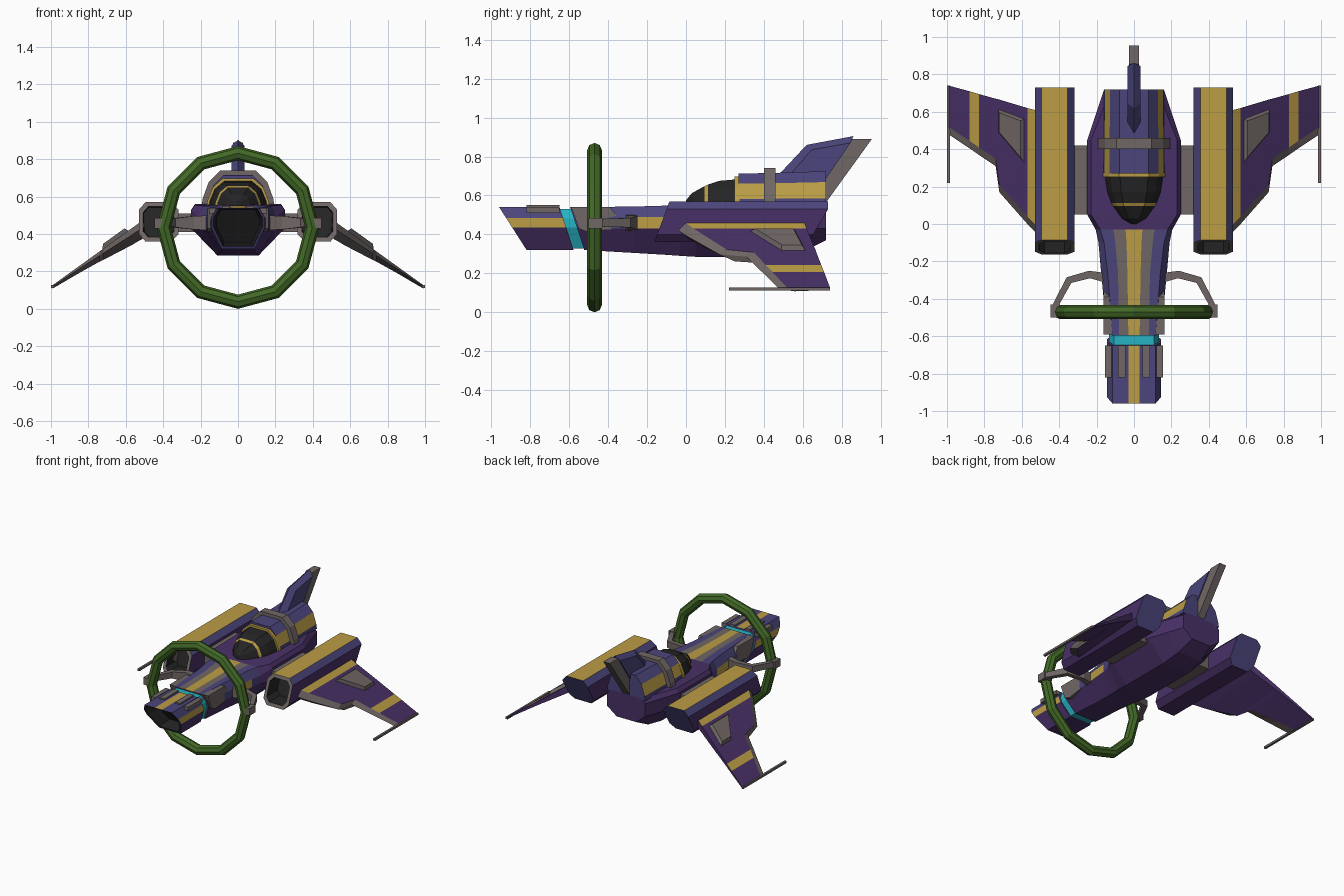
import bpy, bmesh, math
from mathutils import Vector

if "Cube" in bpy.data.objects:
    bpy.data.objects.remove(bpy.data.objects["Cube"])

COLS = {"purple": (.066, .03, .135), "indigo": (.07, .06, .2), "gold": (.5, .34, .06),
        "dark": (.018, .018, .018), "green": (.055, .14, .02), "cyan": (.02, .45, .55),
        "grey": (.16, .135, .13)}
MATS = {}
for n, c in COLS.items():
    MATS[n] = bpy.data.materials.new(n)
    MATS[n].diffuse_color = (*c, 1)
KEYS = list(COLS)


def loft(name, rings, col, mirror=False):
    """Skin closed rings; col is a colour or a function of (band, segment)."""
    fn = col if callable(col) else (lambda b, s: col)
    bm = bmesh.new()
    vs = [[bm.verts.new(p) for p in r] for r in rings]
    n = len(rings[0])

    def face(v, c):
        bm.faces.new(v).material_index = KEYS.index(c)
    for b in range(len(vs) - 1):
        for s in range(n):
            t = (s + 1) % n
            face((vs[b][s], vs[b][t], vs[b + 1][t], vs[b + 1][s]), fn(b, s))
    face(vs[0][::-1], fn(-1, 0))
    face(vs[-1], fn(len(vs) - 1, 0))
    bmesh.ops.recalc_face_normals(bm, faces=bm.faces)
    me = bpy.data.meshes.new(name)
    bm.to_mesh(me)
    bm.free()
    for k in KEYS:
        me.materials.append(MATS[k])
    ob = bpy.data.objects.new(name, me)
    bpy.context.collection.objects.link(ob)
    if mirror:
        ob.modifiers.new("Mirror", 'MIRROR')
    return ob


def full(half):
    return half + [(-x, y, z) for x, y, z in reversed(half)]


def shrink(ring, s, dy=0):
    c = sum((Vector(p) for p in ring), Vector()) / len(ring)
    return [c + (Vector(p) - c) * s + Vector((0, dy, 0)) for p in ring]


def slab(name, prof, x0, x1, col, mirror=False):
    """Side (y, z) profile extruded along x."""
    return loft(name, [[(x, y, z) for y, z in prof] for x in (x0, x1)], col, mirror)


def box(name, x, y, z, col, mirror=False):
    return slab(name, [(y[0], z[0]), (y[1], z[0]), (y[1], z[1]), (y[0], z[1])], *x, col, mirror)


# Slanted hollow nose
NOSE = [(.03, .54), (.08, .54), (.115, .54), (.145, .485), (.145, .435), (.09, .32)]


def nose_ring(y, s=1):
    return full([(x * s, y + (.54 - z) * (.64 if y < -.9 else .33), .43 + (z - .43) * s) for x, z in NOSE])


def nose_col(b, s):
    if b in (-1, 0):
        return "dark"
    if b == 1:
        return "indigo"
    return {3: "gold", 7: "gold", 11: "gold", 4: "purple", 5: "purple", 6: "purple"}.get(s, "indigo")


front = nose_ring(-.96)
loft("nose", [shrink(front, .8, .12), shrink(front, .9), front, nose_ring(-.65)], nose_col)
loft("nose_band", [nose_ring(-.66, .92), nose_ring(-.57, .92)], "cyan")
box("nose_top_strip", (.045, .085), (-.82, -.65), (.52, .55), "grey", True)
box("nose_side_strip", (.12, .155), (-.82, -.65), (.51, .54), "grey", True)

# Fuselage: y, gold x, grey x, top x, side x, bottom x, top z, bottom z
STATIONS = [(-.27, .035, .085, .14, .175, .09, .543, .305),
            (-.1, .04, .1, .16, .19, .10, .548, .295),
            (-.03, .045, .11, .18, .205, .11, .55, .29),
            (.05, .045, .11, .23, .25, .11, .555, .285),
            (.45, .045, .11, .23, .25, .11, .56, .285),
            (.6, .045, .1, .17, .2, .10, .56, .31),
            (.72, .04, .09, .13, .16, .08, .56, .37)]
rings = [nose_ring(-.595)]
for y, g, a, t, sd, bt, zt, zb in STATIONS:
    rings.append(full([(g, y, zt), (a, y, zt), (t, y, zt), (sd, y, .49 if y < 0 else .53),
                       (sd, y, .43), (bt, y, zb)]))


def body_col(b, s):
    if b > 2 or s in (4, 5, 6):
        return "purple"
    if s == 11 or (s in (3, 7) and b == 1):
        return "gold"
    return "grey" if s in (0, 10) else "indigo"


loft("fuselage", rings, body_col)
slab("neck_pod", [(-.59, .54), (-.39, .54), (-.36, .5), (-.36, .43), (-.5, .41), (-.55, .43)],
     .1, .163, "grey", True)


# Canopy, rear fairing and collar: arched sections
def arch(y, w, h):
    return full([(w * u, y, .55 + h * v) for u, v in ((.48, 1), (.8, .68), (.97, .2), (1, 0))])


loft("canopy", [arch(*a) for a in ((0, .012, .025), (.03, .065, .062), (.095, .112, .098),
     (.112, .122, .106), (.17, .143, .125), (.26, .157, .133))],
     lambda b, s: "gold" if b == 2 else "dark")
loft("canopy_frame", [arch(.25, .168, .148), arch(.275, .168, .148)], "gold")
loft("fairing", [arch(.27, .163, .163), arch(.43, .163, .165), arch(.72, .16, .175)],
     lambda b, s: "gold" if s in (1, 5) and b < 2 else "indigo")
loft("fairing_collar", [arch(.4, .195, .19), arch(.46, .195, .19)], "grey")

# Tail fin with sharp front edge and grey rudder
edge = [(.47, .70), (.62, .86), (.86, .905), (.66, .6), (.5, .6)]
side = [(.53, .70), (.645, .835), (.845, .87), (.66, .6), (.56, .6)]
loft("tail_fin", [[(x, y, z) for y, z in p] for x, p in ((-.036, side), (0, edge), (.036, side))], "indigo")
slab("rudder", [(.855, .89), (.955, .89), (.72, .565), (.62, .59)], -.028, .028, "grey")

# Engines with recessed slanted intakes
ENG = [(.355, .57), (.495, .57), (.53, .53), (.53, .40), (.495, .36), (.355, .36), (.318, .40), (.318, .53)]
intake = [(x, -.085 - (.57 - z) * .37, z) for x, z in ENG]
tail = [(x, .73 - max(0, .53 - z) * .59, z) for x, z in ENG]


def eng_col(b, s):
    if b < 1:
        return "dark"
    if b == 1:
        return "grey"
    if b == 3:
        return "indigo"
    return "gold" if s == 0 else "indigo" if s in (1, 7) else "purple"


loft("engine", [shrink(intake, .74, .12), shrink(intake, .78), intake, tail], eng_col, True)
box("engine_pylon", (.2, .34), (.05, .42), (.41, .51), "grey", True)

# Wings: x, leading y, trailing y, thickness
WING = [(.50, -.07, .60, .10), (.53, -.04, .61, .095), (.57, 0, .62, .09), (.72, .17, .665, .06),
        (.74, .31, .67, .055), (.83, .37, .695, .04), (.88, .405, .71, .033), (.992, .48, .74, .018)]


def top_z(x):
    return .12 + .72 * (1 - x)


def wing_ring(x, y0, y1, t):
    z = top_z(x)
    return [(x, y0, z - t * .4), (x, y0 + .04, z), (x, y1, z),
            (x, y1, z - t * .6), (x, y0 + .08, z - t)]


loft("wing", [wing_ring(*w) for w in WING],
     lambda b, s: "grey" if s in (0, 4) else "gold" if s == 1 and b in (0, 1, 5) else "purple", True)
panel = [(.58, .32), (.58, .565), (.725, .62), (.725, .49)]
low = [Vector((x, y, top_z(x) - .01)) for x, y in panel]
loft("wing_panel", [low, shrink([p + Vector((.012, 0, .028)) for p in low], .8)], "grey", True)
box("wingtip_probe", (.984, 1), (.22, .74), (.112, .128), "grey", True)

# Hoop around the nose
bpy.ops.mesh.primitive_torus_add(major_segments=12, minor_segments=8, major_radius=.397,
                                 minor_radius=.038, location=(0, -.47, .435),
                                 rotation=(math.pi / 2, 0, 0))
hoop = bpy.context.object
hoop.name = "hoop"
hoop.data.materials.append(MATS["green"])

# Curved arms holding the hoop: outer xy, inner xy, half height
ARM = [(.13, -.265, .13, -.32, .04), (.24, -.25, .235, -.29, .036), (.36, -.285, .335, -.315, .024),
       (.44, -.44, .405, -.44, .02)]
loft("hoop_arm", [[(a, b, .46 + h), (c, d, .46 + h), (c, d, .46 - h), (a, b, .46 - h)]
                  for a, b, c, d, h in ARM], "grey", True)
box("hoop_clamp", (.395, .447), (-.5, -.43), (.43, .485), "grey", True)

for m in bpy.data.materials:
    if m.users and not m.is_grease_pencil:
        m.use_nodes = True
        m.node_tree.nodes["Principled BSDF"].inputs["Base Color"].default_value = m.diffuse_color
